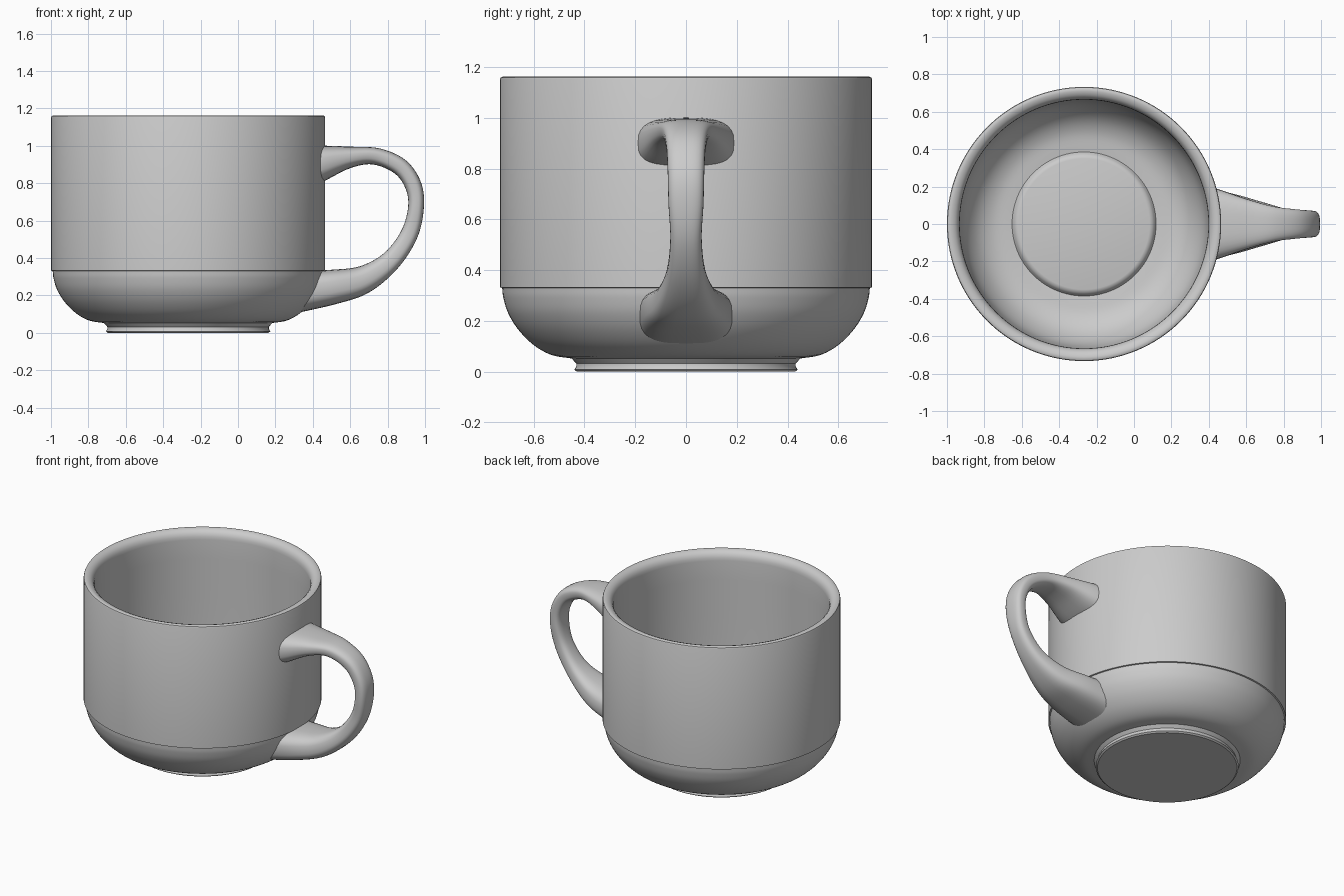
import bpy
import bmesh
from math import cos, sin, pi, copysign, radians
from mathutils import Vector

if "Cube" in bpy.data.objects:
    bpy.data.objects.remove(bpy.data.objects["Cube"], do_unlink=True)

grey = bpy.data.materials.new("glazed grey")
grey.use_nodes = True
colour = (0.6, 0.6, 0.6, 1)
grey.diffuse_color = colour
grey.node_tree.nodes["Principled BSDF"].inputs["Base Color"].default_value = colour

CENTRE_X = -0.267


def smooth_path(points, steps):
    """Spline through points of any dimension."""
    pts = [Vector(p) for p in points]
    pts = [2 * pts[0] - pts[1]] + pts + [2 * pts[-1] - pts[-2]]
    out = []
    for a, b, c, d in zip(pts, pts[1:], pts[2:], pts[3:]):
        for i in range(steps):
            t = i / steps
            out.append(b + (c - a) * t / 2 + (2 * a - 5 * b + 4 * c - d) * t * t / 2
                       + (3 * b - a - 3 * c + d) * t ** 3 / 2)
    return out + [pts[-2]]


def loft(name, rings, angle):
    """Skin closed rings of points and cap both ends."""
    bm = bmesh.new()
    loops = [[bm.verts.new(p) for p in ring] for ring in rings]
    for low, high in zip(loops, loops[1:]):
        n = len(low)
        for i in range(n):
            j = (i + 1) % n
            bm.faces.new((low[i], low[j], high[j], high[i]))
    bm.faces.new(loops[0][::-1])
    bm.faces.new(loops[-1])
    bmesh.ops.recalc_face_normals(bm, faces=bm.faces)
    mesh = bpy.data.meshes.new(name)
    bm.to_mesh(mesh)
    bm.free()
    obj = bpy.data.objects.new(name, mesh)
    mesh.materials.append(grey)
    bpy.context.collection.objects.link(obj)
    bpy.ops.object.select_all(action="DESELECT")
    obj.select_set(True)
    bpy.context.view_layer.objects.active = obj
    bpy.ops.object.shade_smooth_by_angle(angle=radians(angle))
    return obj


# Cup: foot, bowl, straight wall, rounded rim, inner bowl and raised floor
foot = [(0.43, 0), (0.44, 0.008), (0.432, 0.02), (0.432, 0.032), (0.443, 0.044)]
bowl = smooth_path([(0.45, 0.052), (0.53, 0.066), (0.6, 0.105), (0.66, 0.165),
                    (0.7, 0.23), (0.719, 0.29), (0.724, 0.33)], 5)
rim = [(0.733, 0.332), (0.733, 1.15), (0.73, 1.158), (0.722, 1.162), (0.71, 1.162),
       (0.69, 1.155), (0.675, 1.14), (0.667, 1.12)]
inside = smooth_path([(0.665, 1.1), (0.665, 0.5), (0.658, 0.36), (0.63, 0.26),
                      (0.57, 0.175), (0.49, 0.127), (0.385, 0.11)], 5)
floor = [(0.375, 0.125), (0.365, 0.136), (0.35, 0.14)]
SIDES = 128
cup_rings = []
for r, z in foot + bowl + rim + inside + floor:
    cup_rings.append([(CENTRE_X + r * cos(2 * pi * i / SIDES), r * sin(2 * pi * i / SIDES), z)
                      for i in range(SIDES)])
loft("cup_body", cup_rings, 35)

# Handle stations: inner x, inner z, outer x, outer z, half width
stations = [
    (0.42, 0.79, 0.42, 1.0, 0.195), (0.47, 0.815, 0.47, 1.0, 0.18),
    (0.6, 0.88, 0.6, 0.995, 0.135), (0.72, 0.9, 0.76, 0.985, 0.095),
    (0.84, 0.85, 0.9, 0.92, 0.078), (0.9, 0.76, 0.98, 0.8, 0.072),
    (0.908, 0.66, 0.993, 0.66, 0.069), (0.87, 0.54, 0.955, 0.5, 0.062),
    (0.78, 0.425, 0.85, 0.34, 0.078), (0.65, 0.355, 0.7, 0.215, 0.12),
    (0.5, 0.337, 0.53, 0.155, 0.165), (0.4, 0.333, 0.29, 0.1, 0.19)]


def squircle(v):
    return copysign(abs(v) ** 0.7, v)


handle_rings = []
for xi, zi, xo, zo, w in smooth_path(stations, 6):
    ring = []
    for i in range(32):
        a = 2 * pi * i / 32
        t = (1 + squircle(cos(a))) / 2
        ring.append((xi + (xo - xi) * t, w * squircle(sin(a)), zi + (zo - zi) * t))
    handle_rings.append(ring)
loft("handle", handle_rings, 50)
